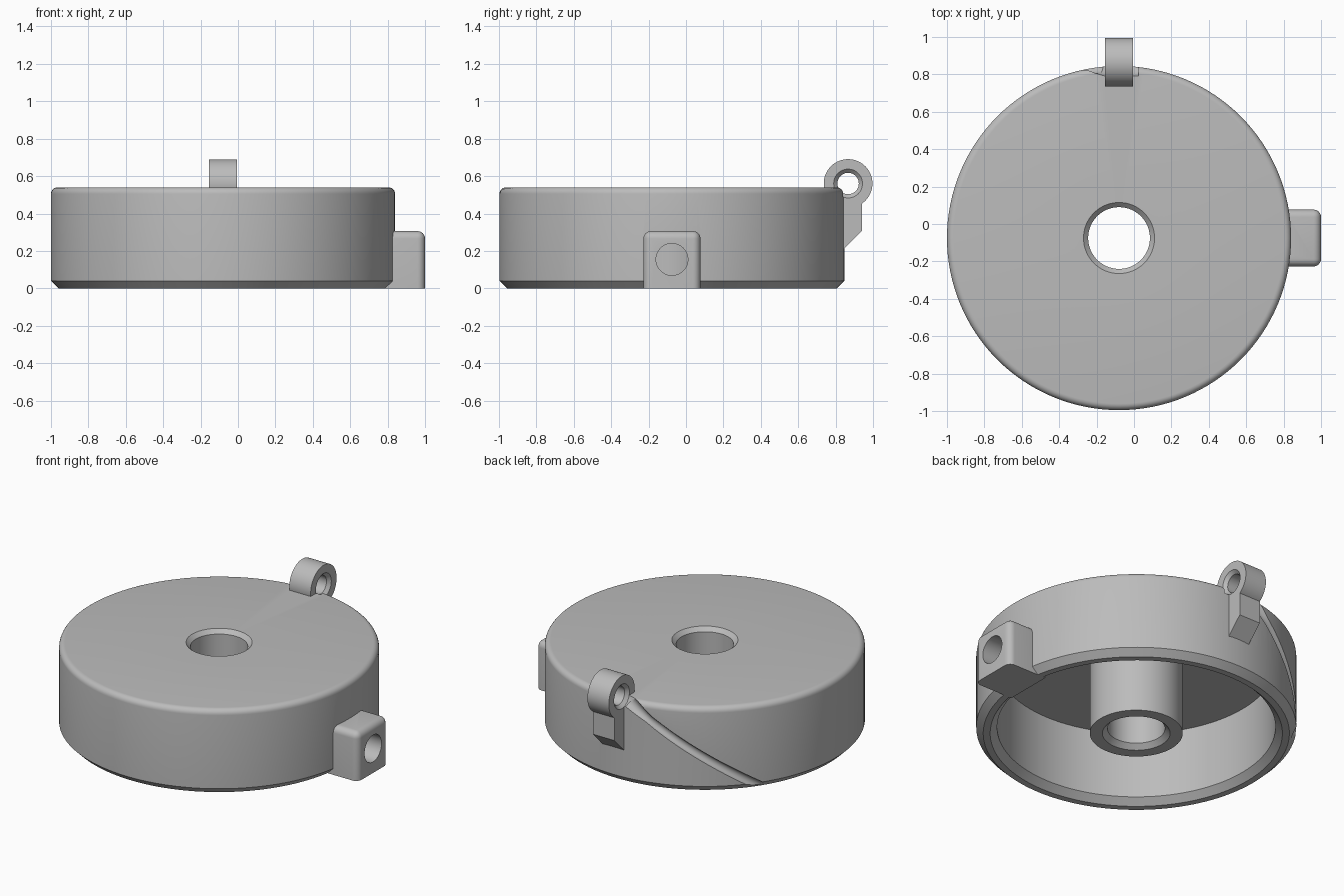
import bpy, bmesh
from math import sin, cos, pi, radians
from mathutils import Vector

if "Cube" in bpy.data.objects:
    bpy.data.objects.remove(bpy.data.objects["Cube"], do_unlink=True)

CENTER = Vector((-0.08, -0.075, 0))   # drum axis
EYE = Vector((-0.08, 0.865, 0.56))    # eyelet centre

grey = bpy.data.materials.new("plain_grey")
grey.use_nodes = True
grey.diffuse_color = (0.5, 0.5, 0.5, 1)
grey.node_tree.nodes["Principled BSDF"].inputs["Base Color"].default_value = (0.5, 0.5, 0.5, 1)


def finish(name, bm):
    bmesh.ops.recalc_face_normals(bm, faces=bm.faces)
    mesh = bpy.data.meshes.new(name)
    bm.to_mesh(mesh)
    bm.free()
    mesh.materials.append(grey)
    obj = bpy.data.objects.new(name, mesh)
    bpy.context.collection.objects.link(obj)
    return obj


def loft(name, rings, closed=False):
    """Skin a run of equal rings; cap the ends unless the run is closed."""
    bm = bmesh.new()
    loops = [[bm.verts.new(p) for p in ring] for ring in rings]
    pairs = list(zip(loops, loops[1:]))
    if closed:
        pairs.append((loops[-1], loops[0]))
    else:
        bm.faces.new(loops[0])
        bm.faces.new(loops[-1])
    for a, b in pairs:
        for i in range(len(a)):
            j = (i + 1) % len(a)
            bm.faces.new((a[i], a[j], b[j], b[i]))
    return finish(name, bm)


def x_lathe(name, y, z, stations, sides=48):
    """Round bar along x through (x, radius) stations."""
    return loft(name, [[Vector((x, y + r * cos(2 * pi * i / sides), z + r * sin(2 * pi * i / sides)))
                        for i in range(sides)] for x, r in stations])


def boolean(target, other, operation):
    mod = target.modifiers.new(operation.lower(), 'BOOLEAN')
    mod.operation, mod.solver, mod.object = operation, 'EXACT', other
    bpy.context.view_layer.objects.active = target
    bpy.ops.object.modifier_apply(modifier=mod.name)
    bpy.data.objects.remove(other, do_unlink=True)


# Drum: open-bottomed shell with a bored hub, revolved from (radius, z)
fillet = [(0.885 + 0.035 * cos(a), 0.505 + 0.035 * sin(a)) for a in (i * pi / 12 for i in range(7))]
profile = [(0.165, 0.03), (0.195, 0), (0.267, 0), (0.267, 0.46), (0.80, 0.46), (0.80, 0.04),
           (0.84, 0), (0.88, 0), (0.92, 0.04)] + fillet + [(0.19, 0.54), (0.165, 0.515)]
SEGMENTS = 128
drum = loft("drum_housing",
            [[CENTER + Vector((r * cos(a), r * sin(a), z)) for r, z in profile]
             for a in (2 * pi * i / SEGMENTS for i in range(SEGMENTS))], closed=True)

# Side block with rounded outer edges
bm = bmesh.new()
bmesh.ops.create_cube(bm, size=1)
for v in bm.verts:
    v.co = Vector((0.865, -0.075, 0.153)) + Vector((v.co.x * 0.27, v.co.y * 0.304, v.co.z * 0.306))
outer = [e for e in bm.edges
         if (e.verts[0].co.x + e.verts[1].co.x) / 2 > 0.8 and (e.verts[0].co.z + e.verts[1].co.z) / 2 > 0.1]
bmesh.ops.bevel(bm, geom=outer, offset=0.04, segments=6, profile=0.5, affect='EDGES')
boolean(drum, finish("side_block", bm), 'UNION')

# Eyelet post with a sloped foot, and its round head
post = [(0.80, 0.17), (0.94, 0.31), (0.94, 0.56), (0.80, 0.56)]
X0, X1 = EYE.x - 0.075, EYE.x + 0.075
boolean(drum, loft("eyelet_post", [[Vector((x, y, z)) for y, z in post] for x in (X0, X1)]), 'UNION')
boolean(drum, x_lathe("eyelet_head", EYE.y, EYE.z, [(X0, 0.13), (X1, 0.13)], 64), 'UNION')

# Countersunk bore through the eyelet, running on into the drum's edge
boolean(drum, x_lathe("eyelet_bore", EYE.y, EYE.z,
                      [(X0 - 0.06, 0.06), (X0, 0.077), (X0 + 0.02, 0.057),
                       (X1 - 0.02, 0.057), (X1, 0.077), (X1 + 0.03, 0.077)]), 'DIFFERENCE')

# Hole through the side block into the drum
boolean(drum, x_lathe("block_hole", -0.075, 0.155, [(0.6, 0.085), (1.1, 0.085)]), 'DIFFERENCE')


# Descending groove around the back wall, tapering away from the eyelet
def groove_point(t):
    a = radians(95 + 55 * t)
    r = 0.938 - 0.014 * min(1, t * 4)
    return CENTER + Vector((r * cos(a), r * sin(a), 0.555 - 0.585 * t ** 0.92))


STEPS = 40
rings = []
for k in range(STEPS + 1):
    t = k / STEPS
    p = groove_point(t)
    tangent = (groove_point(t + 0.01) - groove_point(max(0, t - 0.01))).normalized()
    out = Vector((p.x - CENTER.x, p.y - CENTER.y, 0)).normalized()
    side = tangent.cross(out).normalized()
    out = side.cross(tangent)
    radius = 0.028 + 0.027 * max(0, 1 - t * 6)
    rings.append([p + radius * (cos(b) * out + sin(b) * side)
                  for b in (2 * pi * i / 16 for i in range(16))])
boolean(drum, loft("wall_groove", rings), 'DIFFERENCE')

# Smooth the round walls and keep the crisp edges
bpy.ops.object.select_all(action='DESELECT')
drum.select_set(True)
bpy.context.view_layer.objects.active = drum
bpy.ops.object.shade_smooth_by_angle(angle=radians(30))
